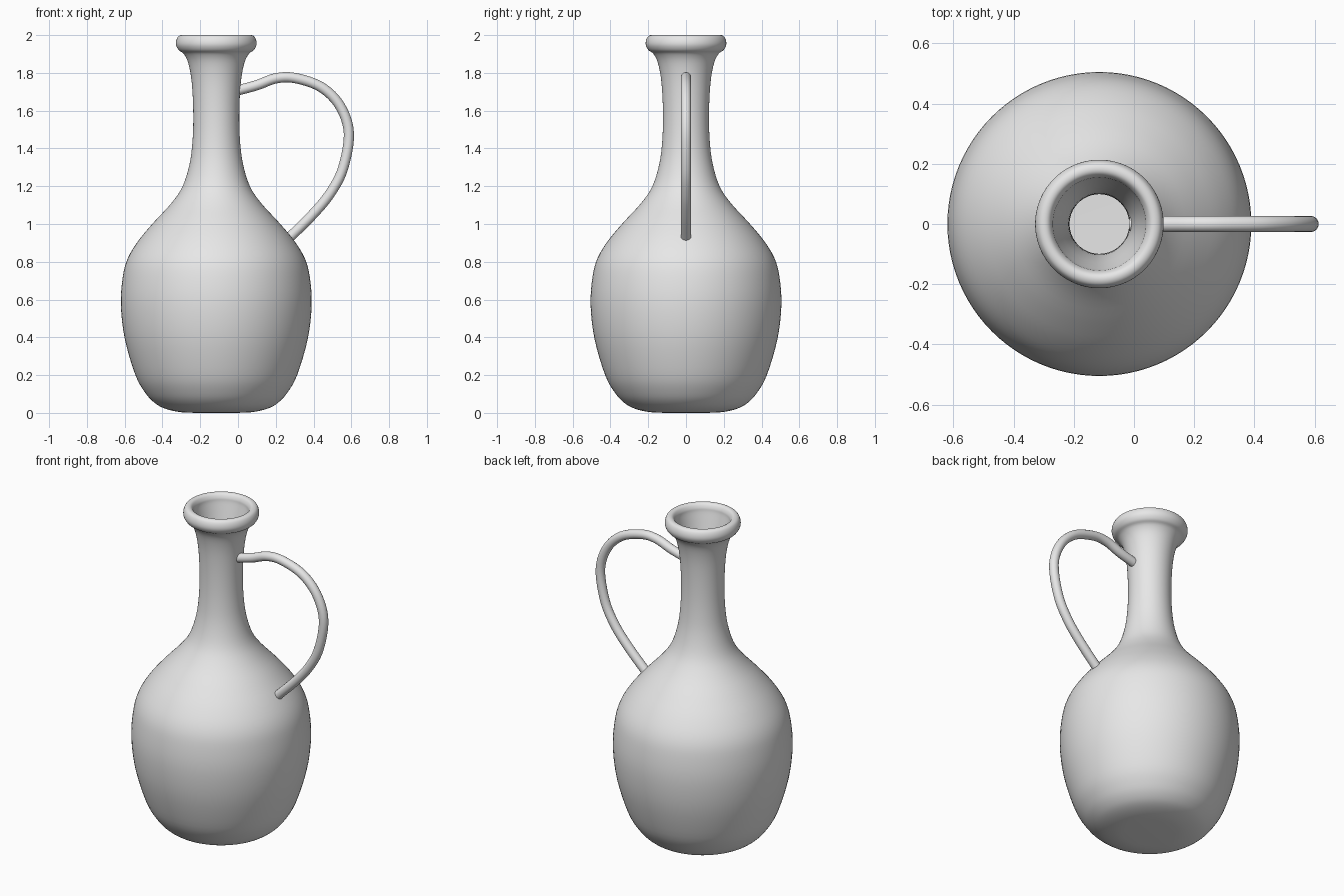
import bpy, bmesh, math
from mathutils import Vector

if "Cube" in bpy.data.objects:
    bpy.data.objects.remove(bpy.data.objects["Cube"])

CX = -0.115          # axis of the vessel
SEGMENTS = 96

clay = bpy.data.materials.new("plain grey clay")
clay.diffuse_color = (0.8, 0.8, 0.8, 1)
clay.use_nodes = True
clay.node_tree.nodes["Principled BSDF"].inputs["Base Color"].default_value = clay.diffuse_color


def smooth_path(points, steps):
    """Catmull-Rom curve through 2D points."""
    p = [Vector(q) for q in points]
    p = [2 * p[0] - p[1]] + p + [2 * p[-1] - p[-2]]
    out = []
    for a, b, c, d in zip(p, p[1:], p[2:], p[3:]):
        for i in range(steps):
            t = i / steps
            out.append(0.5 * (2 * b + (c - a) * t + (2 * a - 5 * b + 4 * c - d) * t * t
                              + (3 * b - a - 3 * c + d) * t ** 3))
    return out + [p[-2]]


def lathe(name, profile):
    """Revolve (radius, height) points whose ends are closed by flat discs."""
    bm = bmesh.new()
    rings = []
    for r, z in profile:
        rings.append([bm.verts.new((CX + r * math.cos(a), r * math.sin(a), z))
                      for a in (2 * math.pi * i / SEGMENTS for i in range(SEGMENTS))])
    for lo, hi in zip(rings, rings[1:]):
        for i in range(SEGMENTS):
            j = (i + 1) % SEGMENTS
            bm.faces.new((lo[i], lo[j], hi[j], hi[i]))
    bm.faces.new(rings[0][::-1])
    bm.faces.new(rings[-1])
    mesh = bpy.data.meshes.new(name)
    bm.to_mesh(mesh)
    bm.free()
    obj = bpy.data.objects.new(name, mesh)
    bpy.context.collection.objects.link(obj)
    return obj


def finish(obj):
    obj.data.materials.clear()
    obj.data.materials.append(clay)
    bpy.ops.object.select_all(action='DESELECT')
    obj.select_set(True)
    bpy.context.view_layer.objects.active = obj
    bpy.ops.object.shade_smooth_by_angle(angle=math.radians(40))


# Vessel: outer wall, rolled lip, then inner wall down to the floor
outer = [(0.10, 0.0), (0.19, 0.004), (0.27, 0.022), (0.325, 0.052), (0.375, 0.105),
         (0.428, 0.20), (0.484, 0.39), (0.505, 0.57), (0.495, 0.72), (0.468, 0.82),
         (0.41, 0.915), (0.33, 1.01), (0.238, 1.11), (0.178, 1.20), (0.141, 1.32),
         (0.125, 1.45), (0.122, 1.60), (0.130, 1.75), (0.148, 1.85), (0.172, 1.90)]
lip = [(0.198, 1.92), (0.212, 1.945), (0.212, 1.97), (0.202, 1.992), (0.185, 2.0),
       (0.168, 1.995), (0.156, 1.975), (0.152, 1.95)]
inner = [(0.138, 1.89), (0.118, 1.80), (0.103, 1.70), (0.099, 1.58), (0.103, 1.45),
         (0.119, 1.32), (0.156, 1.20), (0.218, 1.10), (0.31, 0.998), (0.39, 0.90),
         (0.446, 0.81), (0.473, 0.71), (0.483, 0.57), (0.462, 0.39), (0.406, 0.20),
         (0.356, 0.115), (0.31, 0.068), (0.26, 0.042), (0.19, 0.025), (0.10, 0.022)]
finish(lathe("vessel", smooth_path(outer + lip + inner, 4)))

# Handle: thin round tube looping from neck to shoulder
path = [(-0.01, 1.705), (0.10, 1.735), (0.20, 1.771), (0.30, 1.773), (0.44, 1.725),
        (0.54, 1.625), (0.587, 1.48), (0.556, 1.295), (0.49, 1.165), (0.40, 1.055),
        (0.275, 0.93)]
curve = bpy.data.curves.new("handle", 'CURVE')
curve.dimensions = '3D'
curve.bevel_depth = 0.027
curve.bevel_resolution = 6
curve.use_fill_caps = True
pts = smooth_path(path, 6)
spline = curve.splines.new('POLY')
spline.points.add(len(pts) - 1)
for sp, (x, z) in zip(spline.points, pts):
    sp.co = (x, 0, z, 1)
handle = bpy.data.objects.new("handle", curve)
bpy.context.collection.objects.link(handle)
handle.select_set(True)
bpy.context.view_layer.objects.active = handle
bpy.ops.object.select_all(action='DESELECT')
handle.select_set(True)
bpy.ops.object.convert(target='MESH')
finish(bpy.context.view_layer.objects.active)
